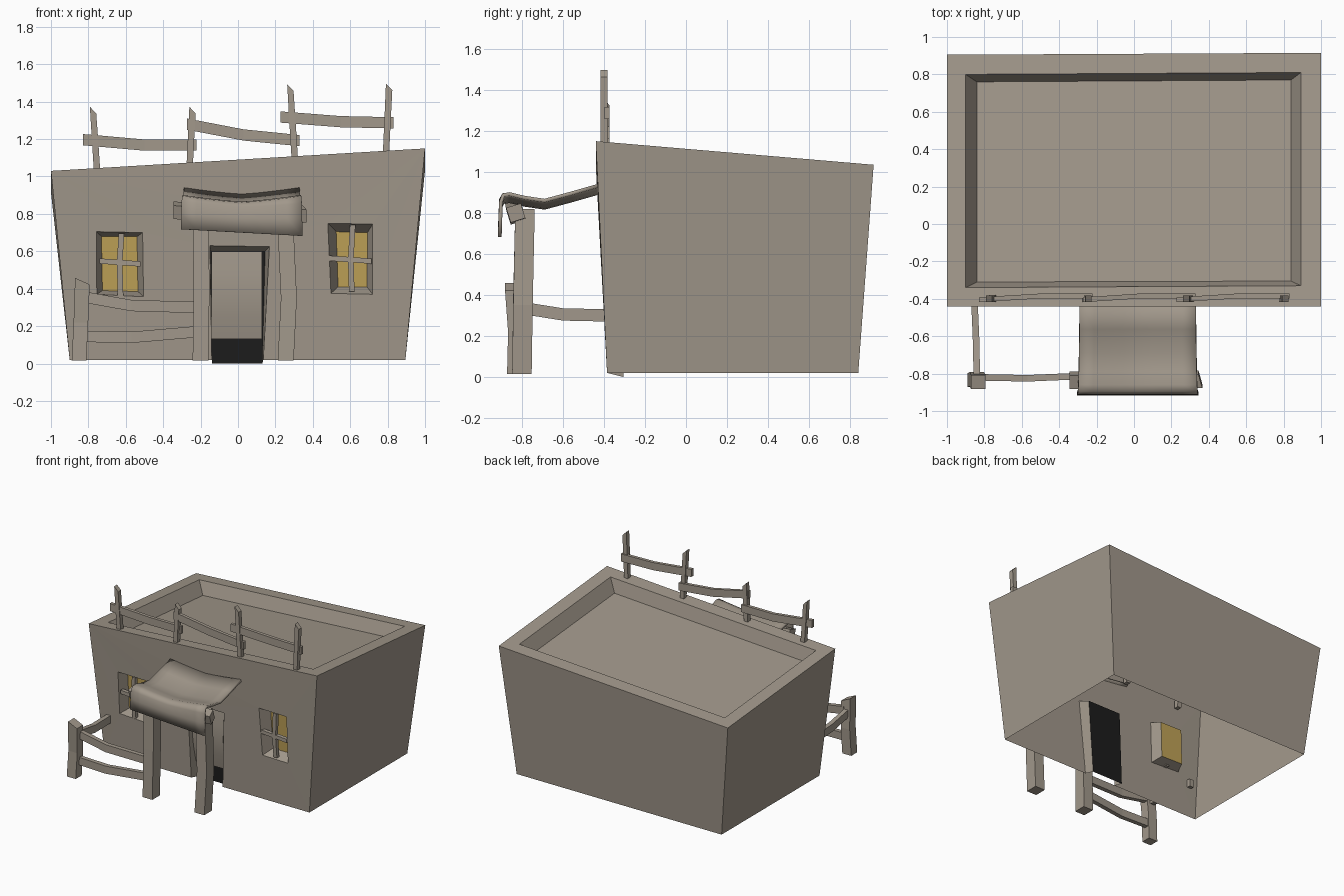
import bpy, bmesh, math
from mathutils import Vector

if "Cube" in bpy.data.objects:
    bpy.data.objects.remove(bpy.data.objects["Cube"])


def material(name, rgb):
    m = bpy.data.materials.new(name)
    m.diffuse_color = (*rgb, 1)
    m.use_nodes = True
    m.node_tree.nodes["Principled BSDF"].inputs["Base Color"].default_value = m.diffuse_color
    return m


CLAY = material("weathered clay", (0.36, 0.315, 0.26))
GLASS = material("amber glass", (0.52, 0.36, 0.095))
DARK = material("dark interior", (0.012, 0.012, 0.012))


def finish(name, bm, mat, smooth=None):
    bmesh.ops.remove_doubles(bm, verts=bm.verts, dist=1e-5)
    bmesh.ops.recalc_face_normals(bm, faces=bm.faces)
    me = bpy.data.meshes.new(name)
    bm.to_mesh(me)
    bm.free()
    me.materials.append(mat)
    ob = bpy.data.objects.new(name, me)
    bpy.context.collection.objects.link(ob)
    if smooth:
        bpy.ops.object.select_all(action='DESELECT')
        ob.select_set(True)
        bpy.context.view_layer.objects.active = ob
        bpy.ops.object.shade_smooth_by_angle(angle=math.radians(smooth))
    return ob


def loft(bm, rings, caps=True):
    """Skin closed rings of equal size."""
    vs = [[bm.verts.new(p) for p in r] for r in rings]
    for a, b in zip(vs, vs[1:]):
        for i in range(len(a)):
            j = (i + 1) % len(a)
            bm.faces.new((a[i], a[j], b[j], b[i]))
    if caps:
        bm.faces.new(vs[0])
        bm.faces.new(vs[-1])


def timber(name, axis, stations, size, slant=0.0, roll=0.0):
    """Crooked plank through centre points; cross-section square to axis."""
    u, v = [k for k in range(3) if k != axis]
    rings = []
    for n, c in enumerate(stations):
        ring = []
        for a, b in ((-1, -1), (1, -1), (1, 1), (-1, 1)):
            p = Vector(c)
            s, t = a * size[0] / 2, b * size[1] / 2
            p[u] += s * math.cos(roll) - t * math.sin(roll)
            p[v] += s * math.sin(roll) + t * math.cos(roll)
            if n == len(stations) - 1:
                p[axis] -= a * slant / 2
            ring.append(p)
        rings.append(ring)
    bm = bmesh.new()
    loft(bm, rings)
    return finish(name, bm, CLAY)


def wall(x, z, depth=0.0):
    """Point on the outward leaning front wall."""
    return Vector((x, -0.385 - 0.052 * (z - 0.02) + depth, z))


def roof(x, y, drop=0.0):
    return Vector((x, y, 1.09 + 0.06 * x - 0.085 * (y + 0.44) - drop))


# openings: outer outline on the wall, inner outline at the back of the recess
door = [(-0.14, 0.02), (-0.15, 0.63), (0.168, 0.625), (0.135, 0.02)]
door_in = [(-0.14, 0.0), (-0.145, 0.60), (0.145, 0.60), (0.13, 0.0)]
win_l = [(-0.757, 0.705), (-0.51, 0.70), (-0.505, 0.357), (-0.755, 0.37)]
win_l_in = [(-0.73, 0.68), (-0.54, 0.678), (-0.535, 0.385), (-0.725, 0.39)]
win_r = [(0.48, 0.75), (0.72, 0.745), (0.72, 0.37), (0.497, 0.375)]
win_r_in = [(0.525, 0.705), (0.692, 0.70), (0.69, 0.41), (0.535, 0.41)]

# body shell: open below, leaning walls, sunken roof
top = [roof(-1, -0.44), roof(1, -0.44), roof(1, 0.915), roof(-1, 0.905)]
base = [Vector(p) for p in ((-0.9, -0.385, 0.02), (0.895, -0.385, 0.02),
                            (0.895, 0.84, 0.02), (-0.9, 0.84, 0.02))]
rim = [roof(-0.9, -0.34), roof(0.892, -0.33), roof(0.892, 0.81), roof(-0.9, 0.80)]
pit = [roof(-0.84, -0.31, 0.1), roof(0.84, -0.305, 0.1),
       roof(0.84, 0.77, 0.1), roof(-0.84, 0.76, 0.1)]
bm = bmesh.new()
for i in (1, 2, 3):
    j = (i + 1) % 4
    bm.faces.new([bm.verts.new(p) for p in (base[i], base[j], top[j], top[i])])
loft(bm, [top, rim, pit], caps=False)
bm.faces.new([bm.verts.new(p) for p in pit])
edges = []
outline = [base[0]] + [wall(*p) for p in door] + [base[1], top[1], top[0]]
for loop in (outline, [wall(*p) for p in win_l], [wall(*p) for p in win_r]):
    vs = [bm.verts.new(p) for p in loop]
    edges += [bm.edges.new((vs[i - 1], vs[i])) for i in range(len(vs))]
bmesh.ops.triangle_fill(bm, edges=edges, use_beauty=True, normal=(0, -1, 0))
# recess sides
for outer, inner, n in ((door, door_in, 3), (win_l, win_l_in, 4), (win_r, win_r_in, 4)):
    for i in range(n):
        j = (i + 1) % 4
        bm.faces.new([bm.verts.new(p) for p in (
            wall(*outer[i]), wall(*outer[j]), wall(*inner[j], 0.08), wall(*inner[i], 0.08))])
finish("house_body", bm, CLAY)

# recess backs: glass and dark doorway
for name, pts, mat in (("left_window_glass", win_l_in, GLASS),
                       ("right_window_glass", win_r_in, GLASS),
                       ("doorway_dark", door_in, DARK)):
    bm = bmesh.new()
    bm.faces.new([bm.verts.new(wall(*p, 0.08)) for p in pts])
    finish(name, bm, mat)

# warped door leaf, whose foot swings back behind the dark plane
bm = bmesh.new()
loft(bm, [[wall(x, z, d + t) for x, t in ((-0.143, 0), (0.128, 0), (0.128, 0.012), (-0.143, 0.012))]
          for z, d in ((0.13, 0.066), (0.25, 0.045), (0.36, 0.035), (0.48, 0.042), (0.6, 0.06))])
finish("door_leaf", bm, CLAY, 40)

# window bars
for side, x, z, x0, x1, z0, z1 in (("left", -0.628, 0.54, -0.74, -0.52, 0.36, 0.695),
                                   ("right", 0.608, 0.555, 0.49, 0.715, 0.385, 0.74)):
    y = wall(x, z).y + 0.015
    timber(side + "_window_upright", 2, [(x, y + 0.01, z0), (x - 0.005, y, z), (x + 0.005, y - 0.005, z1)], (0.03, 0.03))
    timber(side + "_window_crossbar", 0, [(x0, y, z + 0.008), (x, y, z), (x1, y, z - 0.008)], (0.03, 0.028))

# canopy: sagging sheet with a drooping front flap
profile = [(-0.42, 0.935), (-0.56, 0.895), (-0.69, 0.86), (-0.79, 0.875), (-0.86, 0.892),
           (-0.89, 0.888), (-0.902, 0.86), (-0.905, 0.79), (-0.908, 0.70)]
bm = bmesh.new()
rows = []
for k, (y, z) in enumerate(profile):
    row = []
    for i in range(9):
        t = i / 4 - 1
        sag = 0.035 * (1 - abs(t) ** 1.3) * (1 - max(0, k - 5) / 3)
        tilt = -0.018 * t * max(0, k - 5) / 3
        row.append(bm.verts.new((0.02 + t * (0.31 + 0.015 * k / 8), y, z - sag + tilt)))
    rows.append(row)
for a, b in zip(rows, rows[1:]):
    for i in range(8):
        bm.faces.new((a[i], a[i + 1], b[i + 1], b[i]))
canopy = finish("porch_canopy", bm, CLAY, 60)
mod = canopy.modifiers.new("thickness", 'SOLIDIFY')
mod.thickness = 0.018
mod.offset = 0

# porch frame
timber("porch_beam", 0, [(-0.345, -0.835, 0.82), (0, -0.83, 0.79), (0.355, -0.83, 0.80)],
       (0.075, 0.075), slant=0.02, roll=0.3)
timber("left_porch_post", 2, [(-0.2, -0.80, 0.015), (-0.195, -0.795, 0.4), (-0.2, -0.785, 0.82)], (0.085, 0.095))
timber("right_porch_post", 2, [(0.255, -0.80, 0.015), (0.272, -0.795, 0.35), (0.25, -0.785, 0.82)], (0.085, 0.095))

# yard fence
timber("yard_corner_post", 2, [(-0.85, -0.835, 0.015), (-0.84, -0.83, 0.22), (-0.832, -0.845, 0.44)],
       (0.078, 0.075), slant=0.035)
timber("yard_upper_rail", 0, [(-0.82, -0.82, 0.355), (-0.57, -0.825, 0.31), (-0.22, -0.81, 0.30)], (0.035, 0.06))
timber("yard_lower_rail", 0, [(-0.82, -0.82, 0.145), (-0.57, -0.825, 0.14), (-0.22, -0.81, 0.17)], (0.035, 0.06))
timber("yard_side_rail", 1, [(-0.84, -0.82, 0.34), (-0.845, -0.6, 0.305), (-0.855, -0.37, 0.30)], (0.035, 0.06))

# roof fence
for n, (x0, x1, z1) in enumerate(((-0.745, -0.775, 1.355), (-0.265, -0.243, 1.355),
                                  (0.312, 0.28, 1.475), (0.785, 0.808, 1.48))):
    z0 = 0.94 + 0.06 * x0
    timber(f"roof_fence_post_{n + 1}", 2,
           [(x0, -0.395, z0), (x0 * 0.4 + x1 * 0.6, -0.40, (z0 + z1) / 2 + 0.05), (x1, -0.40, z1)],
           (0.034, 0.036), slant=0.035)
for n, (a, b, c) in enumerate((((-0.83, 1.197), (-0.5, 1.168), (-0.222, 1.168)),
                               ((-0.272, 1.28), (0.03, 1.222), (0.328, 1.192)),
                               ((0.228, 1.318), (0.55, 1.293), (0.832, 1.287)))):
    timber(f"roof_fence_rail_{n + 1}", 0,
           [(a[0], -0.405, a[1]), (b[0], -0.385, b[1]), (c[0], -0.385, c[1])], (0.026, 0.06))
